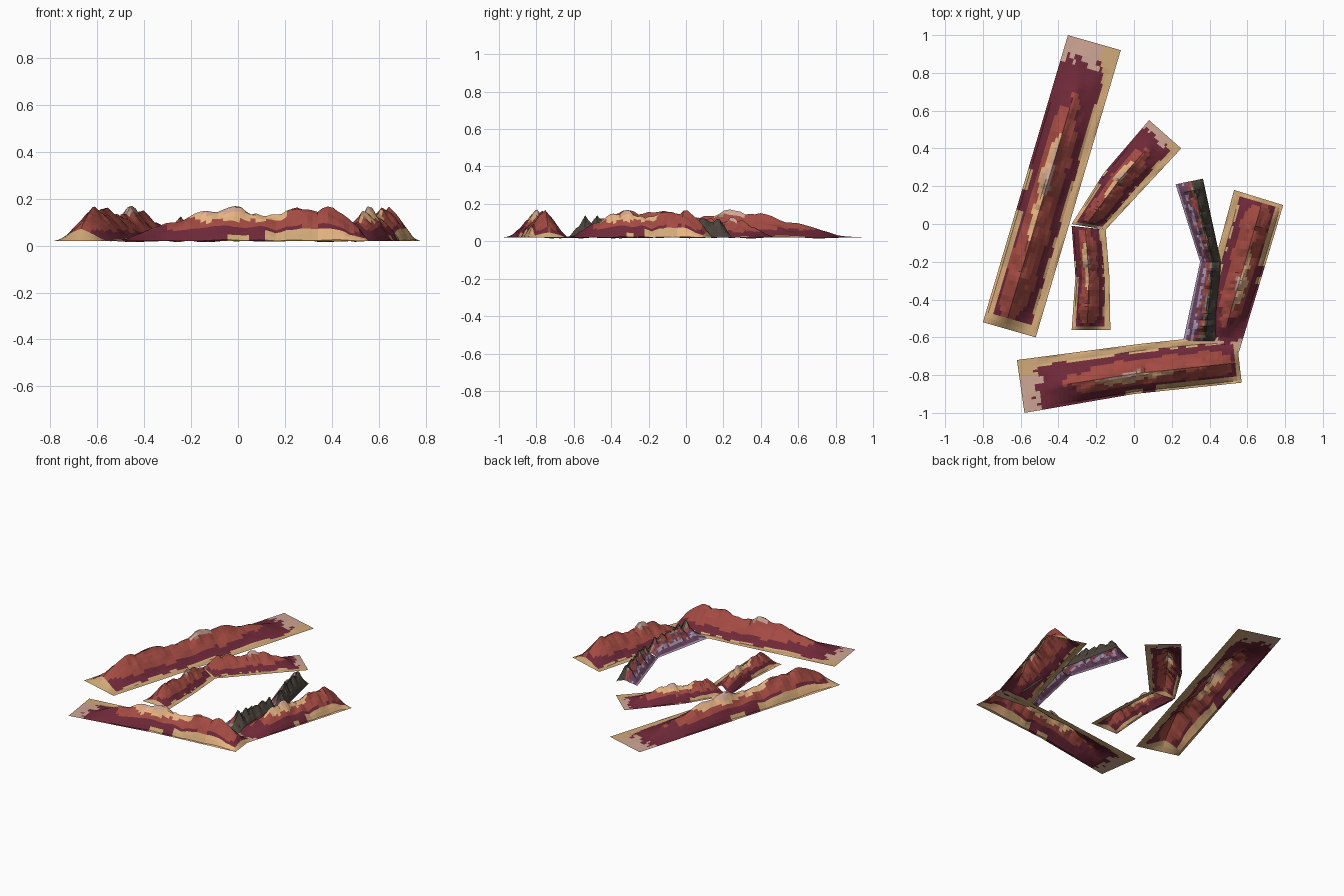
import bpy, bmesh, math
from mathutils import Vector, noise

if "Cube" in bpy.data.objects:
    bpy.data.objects.remove(bpy.data.objects["Cube"])

# Palette (linear colours)
COLOURS = {
    "maroon": (.16, .022, .04), "red": (.37, .07, .055), "tan": (.64, .40, .19),
    "pink": (.62, .38, .30), "sand": (.80, .45, .22), "brown": (.33, .25, .17),
    "purple": (.15, .06, .12), "lavender": (.40, .30, .44), "grey": (.07, .058, .045),
}
NAMES = list(COLOURS)
MATS = []
for n in NAMES:
    m = bpy.data.materials.new(n)
    m.diffuse_color = (*COLOURS[n], 1)
    m.use_nodes = True
    m.node_tree.nodes["Principled BSDF"].inputs["Base Color"].default_value = m.diffuse_color
    MATS.append(m)

# Crest height along the ridge, from the low tail to the high head
CREST = [(0, 0), (.1, .008), (.16, .04), (.26, .085), (.35, .122), (.5, .135), (.64, .12),
         (.69, .135), (.82, .158), (.9, .13), (.96, .06), (1, 0)]


def lerp_table(table, t):
    for (a, u), (b, v) in zip(table, table[1:]):
        if t <= b:
            return u + (v - u) * (t - a) / (b - a)
    return table[-1][1]


def fbm(x, y, seed):
    return sum(noise.noise((x * k, y * k, seed + k)) / k for k in (1, 2, 4))


def rough(t, s, seed):
    return fbm(t * 13, s * 3.2, seed)


def ridge_height(t, s, seed):
    """Relief above the base: asymmetric hill with eroded gullies."""
    c = .60 + .05 * noise.noise((t * 5, seed, 0))
    if s < c:
        f = max(0, (s - .14) / (c - .14)) ** 1.15
    else:
        f = max(0, (.96 - s) / (.96 - c)) ** .8
    top = lerp_table(CREST, t)
    step = .5 + .5 * noise.noise((t * 22, math.floor(s * 9) * 1.7, seed))
    h = top * f * (.93 + .22 * rough(t, s, seed) + .14 * step)
    if 0 < s < 1 and .08 < t < .97:
        h += .010 * noise.noise((t * 9, s * 4, seed + 5)) * (1 - f)
    return max(h, -.02)


def ridge_colour(t, s, h, seed):
    """Banded rock layers with ragged stair-step borders."""
    q = noise.noise((math.floor(t * 30) * .73, math.floor(s * 14) * .91, seed))
    w = s + .05 * q
    r = h / .15 + .10 * q
    if t < .075 + .04 * q:
        return "pink" if s > .3 else "tan"
    if w < .17 or t > .97:
        return "tan"
    if s > .88 and t > .55 + .2 * q:
        return "sand" if t > .8 else "tan"
    if t + .1 * q < .2:
        return "maroon"
    if .30 < t + .03 * q < .67:
        if r > .80:
            return "pink" if s > .56 else "brown"
        if r > .58 and s > .42:
            return "sand" if s > .6 else "red"
    if r < .30:
        return "maroon"
    if s > .8 and r < .42:
        return "maroon"
    return "red"


def bank_height(t, s, seed):
    """Concave purple face climbing to a crest, steep grey back."""
    f = (s / .62) ** 1.25 if s < .62 else max(0, (1 - s) / .38) ** .8
    top = .105 * min(1, t / .18 + .1, (1 - t) / .15 + .25)
    return top * f * (.95 + .35 * rough(t, s, seed))


def bank_colour(t, s, h, seed):
    q = noise.noise((math.floor(t * 22) * .8, math.floor(s * 14) * .9, seed))
    w = s + .07 * q
    if w < .08:
        return "lavender"
    if w < .24:
        return "purple"
    if w < .31:
        return "lavender"
    if w < .46:
        return "purple" if q < .15 else "red"
    if w < .58:
        return "red" if q > 0 else "brown"
    return "grey"


def strip(name, left, right, nu, nv, seed, height, colour, t0=0, t1=1, scale=1):
    """Sheet between a left and right border, both running tail to head."""
    def border(pts, u):
        k = u * (len(pts) - 1)
        i = min(int(k), len(pts) - 2)
        return Vector(pts[i]).lerp(Vector(pts[i + 1]), k - i)
    bm = bmesh.new()
    rows = []
    for i in range(nu + 1):
        u = i / nu
        a, b = border(left, u), border(right, u)
        t = t0 + (t1 - t0) * u
        row = []
        for j in range(nv + 1):
            s = j / nv
            p = a.lerp(b, s)
            h = height(t, s, seed) * scale
            row.append(bm.verts.new((p.x, p.y, .02 + h)))
        rows.append(row)
    for i in range(nu):
        for j in range(nv):
            f = bm.faces.new((rows[i][j], rows[i][j + 1], rows[i + 1][j + 1], rows[i + 1][j]))
            c = f.calc_center_median()
            t = t0 + (t1 - t0) * (i + .5) / nu
            f.material_index = NAMES.index(colour(t, (j + .5) / nv, (c.z - .02) / scale, seed))
    bm.normal_update()
    if sum(f.normal.z for f in bm.faces) < 0:
        bmesh.ops.reverse_faces(bm, faces=bm.faces[:])
    me = bpy.data.meshes.new(name)
    bm.to_mesh(me)
    bm.free()
    for m in MATS:
        me.materials.append(m)
    ob = bpy.data.objects.new(name, me)
    bpy.context.collection.objects.link(ob)
    return ob


# Long western ridge
strip("west_ridge", [(-.07, .92), (-.52, -.60)], [(-.35, 1.0), (-.80, -.52)],
      56, 22, 1.3, ridge_height, ridge_colour)
# Southern ridge, bent in the middle
strip("south_ridge", [(-.62, -.72), (.03, -.635), (.54, -.58)],
      [(-.58, -1.0), (0, -.90), (.57, -.84)],
      50, 22, 1.3, ridge_height, ridge_colour)
# Eastern ridge
strip("east_ridge", [(.30, -.66), (.40, -.30), (.53, .18)],
      [(.555, -.68), (.67, -.30), (.79, .10)],
      42, 22, 1.3, ridge_height, ridge_colour)
# Two smaller inner ridges meeting at an elbow
strip("inner_ridge_north", [(.25, .40), (-.15, -.03)], [(.08, .55), (-.16, .27), (-.33, 0)],
      40, 20, 1.3, ridge_height, ridge_colour, scale=.72)
strip("inner_ridge_south", [(-.15, -.03), (-.13, -.28), (-.125, -.56)],
      [(-.33, -.01), (-.31, -.28), (-.33, -.56)],
      32, 20, 1.3, ridge_height, ridge_colour, t0=.2, scale=.70)
# Purple and grey banks beside the eastern ridge
strip("bank_south", [(.26, -.62), (.35, -.20)], [(.44, -.62), (.46, -.20)],
      26, 14, 4.1, bank_height, bank_colour)
strip("bank_north", [(.35, -.20), (.22, .21)], [(.46, -.20), (.365, .24)],
      26, 14, 7.7, bank_height, bank_colour)
